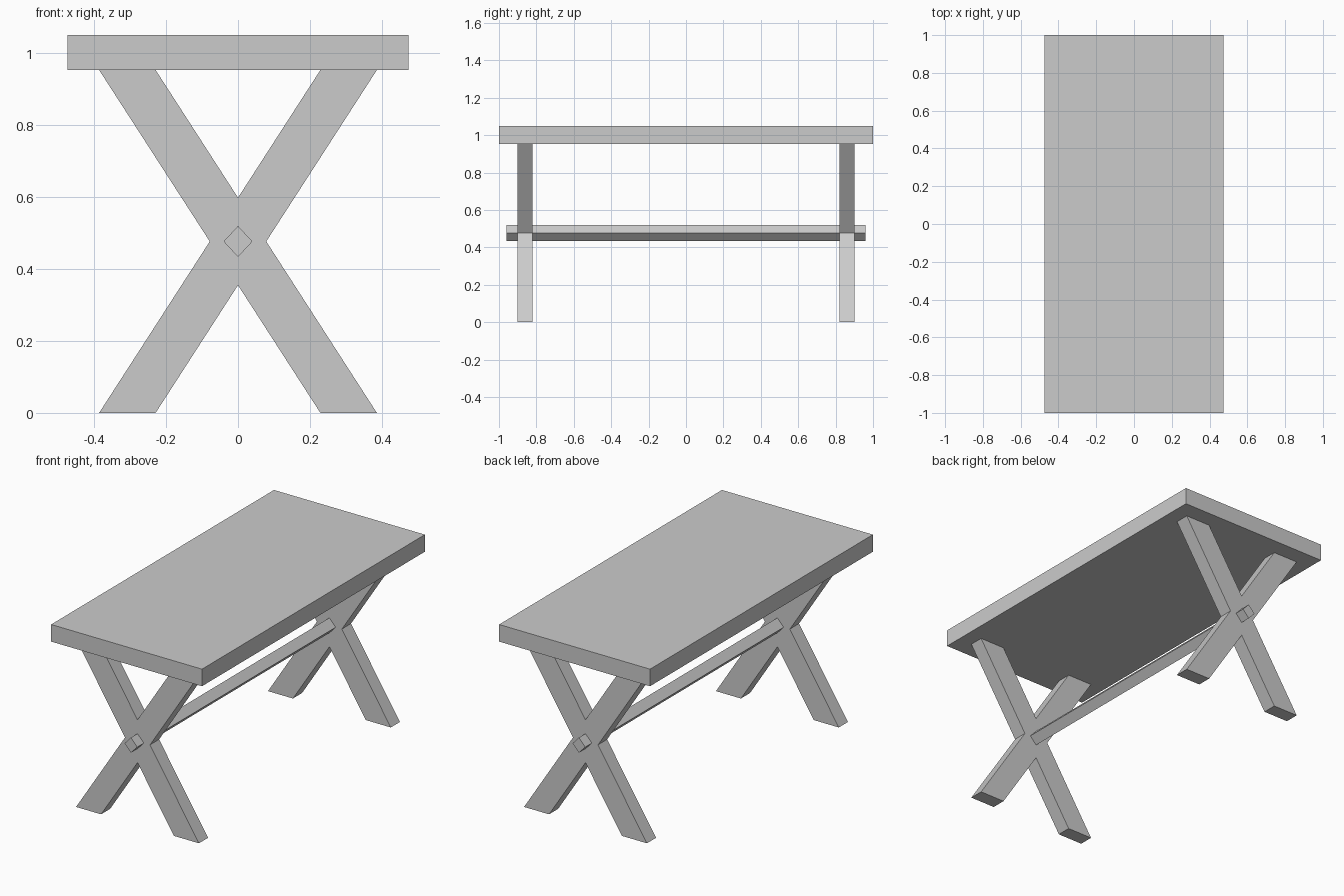
import bpy, bmesh

if "Cube" in bpy.data.objects:
    bpy.data.objects.remove(bpy.data.objects["Cube"])


def extrude_profile(name, points, y0, y1):
    """Extrude a closed XZ outline from y0 to y1."""
    bm = bmesh.new()
    face = bm.faces.new([bm.verts.new((x, y0, z)) for x, z in points])
    ext = bmesh.ops.extrude_face_region(bm, geom=[face])
    verts = [g for g in ext["geom"] if isinstance(g, bmesh.types.BMVert)]
    bmesh.ops.translate(bm, verts=verts, vec=(0, y1 - y0, 0))
    bmesh.ops.recalc_face_normals(bm, faces=bm.faces)
    mesh = bpy.data.meshes.new(name)
    bm.to_mesh(mesh)
    bm.free()
    obj = bpy.data.objects.new(name, mesh)
    bpy.context.collection.objects.link(obj)
    return obj


LEG_H = 0.953               # underside of the top
MID = LEG_H / 2
OUT, INN = 0.386, 0.229     # outer and inner foot edges
WAIST = (OUT - INN) / 2     # half width at the crossing
CROTCH = WAIST * LEG_H / (OUT + INN)

# Table top
extrude_profile("table_top", [(-0.474, LEG_H), (0.474, LEG_H),
                              (0.474, 1.05), (-0.474, 1.05)], -1, 1)

# Crossed leg frames at both ends
cross = [(-OUT, 0), (-INN, 0), (0, MID - CROTCH), (INN, 0), (OUT, 0), (WAIST, MID),
         (OUT, LEG_H), (INN, LEG_H), (0, MID + CROTCH), (-INN, LEG_H), (-OUT, LEG_H),
         (-WAIST, MID)]
for name, y in (("front_cross_leg", -0.861), ("back_cross_leg", 0.861)):
    extrude_profile(name, cross, y - 0.041, y + 0.041)

# Diamond-section stretcher passing through the leg crossings
extrude_profile("stretcher", [(-0.04, MID), (0, MID - 0.043),
                              (0.04, MID), (0, MID + 0.043)], -0.961, 0.961)
